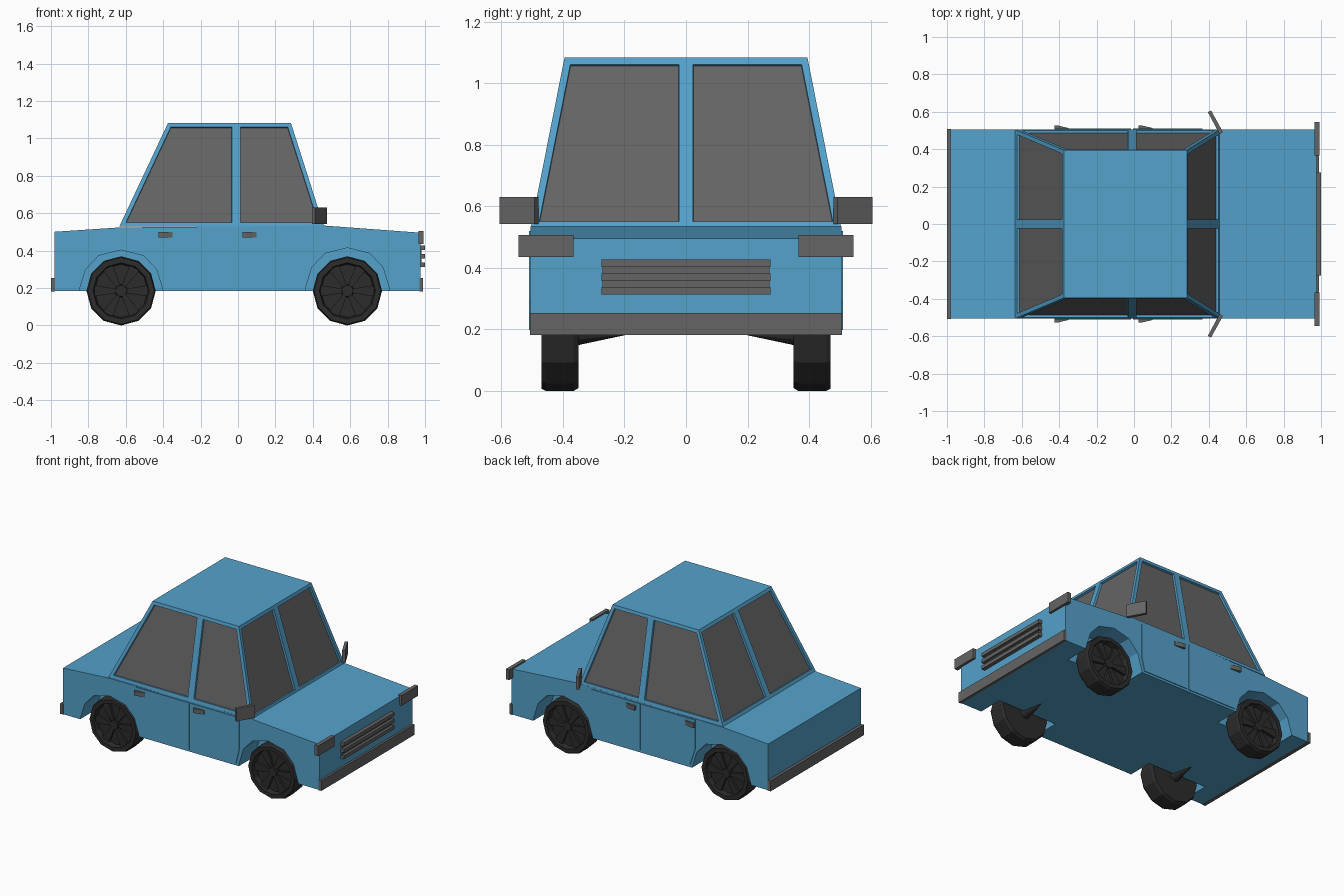
import bpy, bmesh, math
from mathutils import Vector, Matrix

if "Cube" in bpy.data.objects:
    bpy.data.objects.remove(bpy.data.objects["Cube"])


def material(name, rgb):
    m = bpy.data.materials.new(name)
    m.diffuse_color = (*rgb, 1)
    m.use_nodes = True
    m.node_tree.nodes["Principled BSDF"].inputs["Base Color"].default_value = m.diffuse_color
    return m


PAINT = material("blue_paint", (0.09, 0.36, 0.60))
GREY = material("dark_grey", (0.13, 0.13, 0.13))
RUBBER = material("rubber", (0.025, 0.025, 0.025))


def finish(bm, name, *mats):
    bmesh.ops.recalc_face_normals(bm, faces=bm.faces)
    me = bpy.data.meshes.new(name)
    bm.to_mesh(me)
    bm.free()
    for m in mats:
        me.materials.append(m)
    ob = bpy.data.objects.new(name, me)
    bpy.context.collection.objects.link(ob)
    return ob


def add_prism(bm, pts, axis, a, b):
    """Extrude a 2D outline along 'y' (points are x,z) or 'z' (points are x,y)."""
    place = (lambda p: (p[0], a, p[1])) if axis == 'y' else (lambda p: (p[0], p[1], a))
    face = bm.faces.new([bm.verts.new(place(p)) for p in pts])
    new = bmesh.ops.extrude_face_region(bm, geom=[face])["geom"]
    step = Vector((0, b - a, 0)) if axis == 'y' else Vector((0, 0, b - a))
    bmesh.ops.translate(bm, vec=step, verts=[v for v in new if isinstance(v, bmesh.types.BMVert)])


def prism(name, mat, pts, axis, a, b):
    bm = bmesh.new()
    add_prism(bm, pts, axis, a, b)
    return finish(bm, name, mat)


def add_box(bm, lo, hi, rot=None):
    lo, hi = Vector(lo), Vector(hi)
    mat = Matrix.Translation((lo + hi) / 2) @ (rot or Matrix()) @ Matrix.Diagonal((*(hi - lo), 1))
    bmesh.ops.create_cube(bm, size=1, matrix=mat)


def box(name, mat, lo, hi, rot=None):
    bm = bmesh.new()
    add_box(bm, lo, hi, rot)
    return finish(bm, name, mat)


# Body shell with four wheel wells cut into the sides
W = 0.505
body = prism("body", PAINT, [(-0.98, 0.185), (-0.98, 0.503), (-0.635, 0.526), (0.46, 0.536),
                             (0.975, 0.498), (0.975, 0.185)], 'y', -W, W)
REAR, FRONT = -0.625, 0.585
ARCH = [(-0.225, 0.10), (-0.225, 0.185), (-0.19, 0.30), (-0.12, 0.375), (0, 0.405),
        (0.12, 0.375), (0.19, 0.30), (0.225, 0.185), (0.225, 0.10)]
bm = bmesh.new()
for cx, lift in ((REAR, 0), (FRONT, 0.012)):
    for s in (-1, 1):
        add_prism(bm, [(cx + x, z + lift) for x, z in ARCH], 'y', s * 0.33, s * 0.6)
cutter = finish(bm, "wheel_well_cutter")
cutter.hide_render = True
mod = body.modifiers.new("wells", 'BOOLEAN')
mod.object, mod.operation, mod.solver = cutter, 'DIFFERENCE', 'EXACT'
bpy.context.view_layer.objects.active = body
bpy.ops.object.modifier_apply(modifier=mod.name)
bpy.data.objects.remove(cutter)

# Cabin: tapered block, two recessed windows per side
bm = bmesh.new()


def ring(x0, x1, xm, y, z):
    return [bm.verts.new((px, py, z)) for px, py in (
        (x0, -y), (xm, -y), (x1, -y), (x1, 0), (x1, y), (xm, y), (x0, y), (x0, 0))]


low = ring(-0.635, 0.46, -0.01, W, 0.53)
top = ring(-0.374, 0.283, -0.01, 0.395, 1.085)
bm.faces.new(top)
bm.faces.new(low)
panes = [bm.faces.new((low[i], low[(i + 1) % 8], top[(i + 1) % 8], top[i])) for i in range(8)]
bmesh.ops.recalc_face_normals(bm, faces=bm.faces)
bmesh.ops.inset_individual(bm, faces=panes, thickness=0.023, use_even_offset=True)
bmesh.ops.inset_individual(bm, faces=panes, thickness=0.001, depth=-0.014, use_even_offset=True)
for f in panes:
    f.material_index = 1
finish(bm, "cabin", PAINT, GREY)

# Doors, handles and wing mirrors on both sides
REAR_DOOR = [(-0.385, 0.20), (-0.015, 0.20), (-0.015, 0.522), (-0.425, 0.522), (-0.425, 0.32)]
FRONT_DOOR = [(-0.005, 0.20), (0.34, 0.20), (0.365, 0.30), (0.365, 0.522), (-0.005, 0.522)]
for s, side in ((-1, "right"), (1, "left")):
    prism("rear_door_" + side, PAINT, REAR_DOOR, 'y', s * 0.49, s * 0.51)
    prism("front_door_" + side, PAINT, FRONT_DOOR, 'y', s * 0.49, s * 0.51)
    for label, x in (("rear", -0.425), ("front", 0.025)):
        prism(f"{label}_handle_{side}", GREY,
              [(x, s * 0.50), (x, s * 0.526), (x + 0.02, s * 0.526), (x + 0.075, s * 0.513),
               (x + 0.075, s * 0.50)], 'z', 0.472, 0.502)
    prism("wing_mirror_" + side, GREY,
          [(0.475, s * 0.492), (0.458, s * 0.480), (0.395, s * 0.598), (0.412, s * 0.607)],
          'z', 0.545, 0.633)
    box("headlight_" + side, GREY, (0.966, min(s * 0.365, s * 0.545), 0.438),
        (0.992, max(s * 0.365, s * 0.545), 0.508))

# Bumpers
box("front_bumper", GREY, (0.970, -0.507, 0.183), (0.990, 0.507, 0.255))
box("rear_bumper", GREY, (-1.0, -0.507, 0.183), (-0.978, 0.507, 0.255))

# Grille: backing plate with three raised bars
bm = bmesh.new()
add_box(bm, (0.96, -0.272, 0.318), (0.982, 0.272, 0.427))
for z in (0.315, 0.360, 0.405):
    add_box(bm, (0.97, -0.275, z), (1.0, 0.275, z + 0.024))
finish(bm, "grille", GREY)

# Wheels: twelve-sided tyre with dished rim, spokes, hub and tapered axle stub
TYRE = [(0, 0.18), (0.036, 0.35), (0.176, 0.35), (0.185, 0.365), (0.185, 0.455), (0.178, 0.47),
        (0.150, 0.47), (0.142, 0.435), (0.035, 0.435), (0.030, 0.458), (0, 0.458)]


def wheel(name, cx, s):
    bm = bmesh.new()
    vs = [bm.verts.new((r, y, 0)) for r, y in TYRE]
    es = [bm.edges.new(pair) for pair in zip(vs, vs[1:])]
    bmesh.ops.spin(bm, geom=vs + es, cent=(0, 0, 0), axis=(0, 1, 0), angle=math.tau, steps=12)
    bmesh.ops.remove_doubles(bm, verts=bm.verts, dist=0.0005)
    for i in range(6):
        a = math.tau * i / 6
        d, n = Vector((math.cos(a), 0, math.sin(a))), Vector((-math.sin(a), 0, math.cos(a)))
        pts = [d * 0.02 - n * 0.010, d * 0.143 - n * 0.030, d * 0.143 + n * 0.030, d * 0.02 + n * 0.010]
        add_prism(bm, [(p.x, p.z) for p in pts], 'y', 0.43, 0.452)
    for v in bm.verts:
        v.co.y *= s
    bmesh.ops.translate(bm, vec=(cx, 0, 0.187), verts=bm.verts)
    finish(bm, name, RUBBER)


for s, side in ((-1, "right"), (1, "left")):
    wheel("rear_wheel_" + side, REAR, s)
    wheel("front_wheel_" + side, FRONT, s)

# Rest the model on the ground
bpy.context.view_layer.update()
obs = list(bpy.context.collection.objects)
zmin = min(v.co.z for o in obs for v in o.data.vertices)
for o in obs:
    o.data.transform(Matrix.Translation((0, 0, -zmin)))
